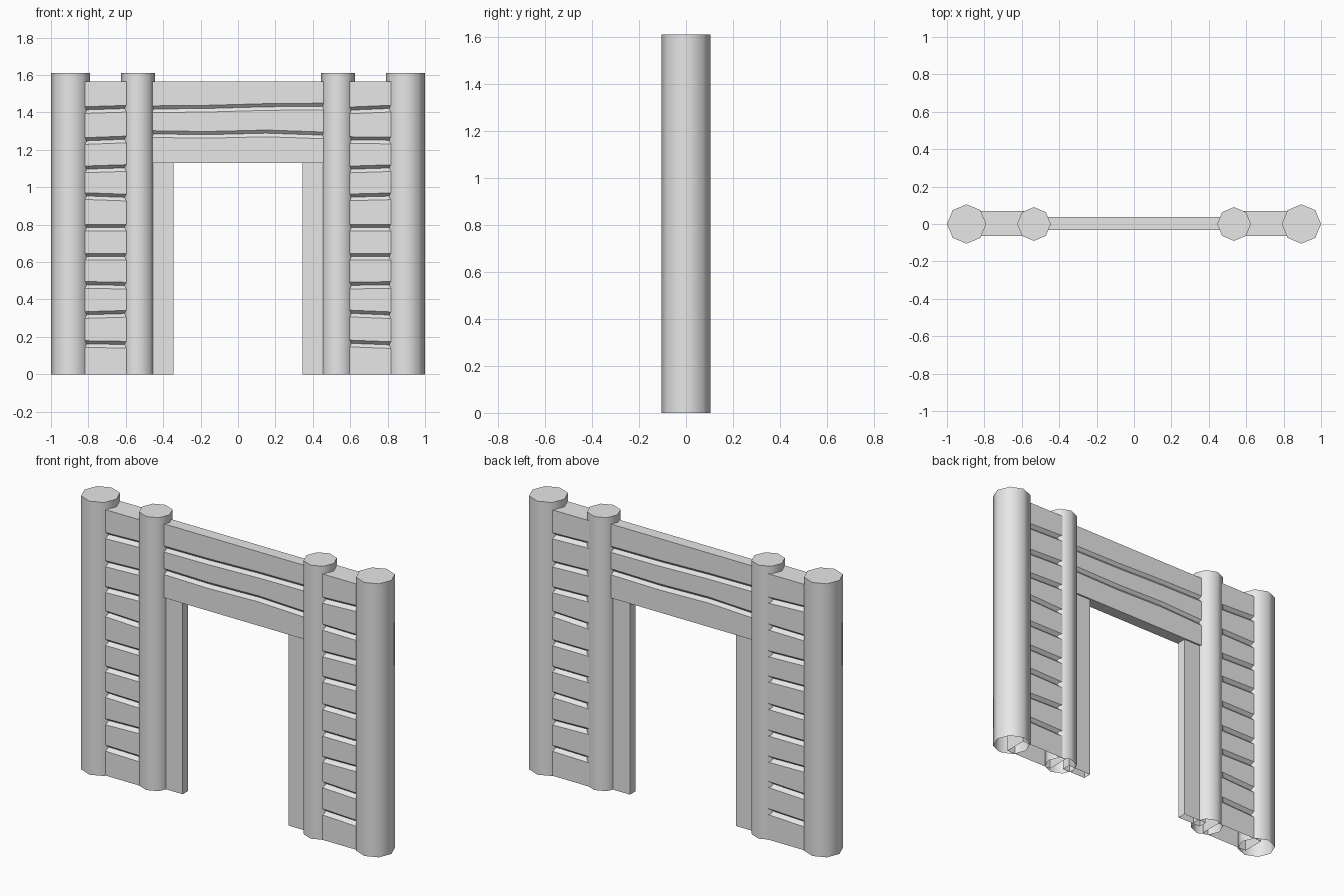
import bpy
import bmesh
import math

if "Cube" in bpy.data.objects:
    bpy.data.objects.remove(bpy.data.objects["Cube"], do_unlink=True)

GREY = (0.8, 0.8, 0.8, 1.0)
mat = bpy.data.materials.new("light grey")
mat.use_nodes = True
mat.diffuse_color = GREY
mat.node_tree.nodes["Principled BSDF"].inputs["Base Color"].default_value = GREY

TOP = 1.565
LINTEL_BASE = 1.13


def finish(name, bm):
    bmesh.ops.recalc_face_normals(bm, faces=bm.faces)
    mesh = bpy.data.meshes.new(name)
    bm.to_mesh(mesh)
    bm.free()
    mesh.materials.append(mat)
    obj = bpy.data.objects.new(name, mesh)
    bpy.context.collection.objects.link(obj)
    return obj


def post(name, x, radius, height=1.61):
    """Eight-sided log, open at the foot, smooth round the side."""
    bm = bmesh.new()
    ring = [(radius * math.cos(i * math.pi / 4), radius * math.sin(i * math.pi / 4))
            for i in range(8)]
    low = [bm.verts.new((x + a, b, 0)) for a, b in ring]
    high = [bm.verts.new((x + a, b, height)) for a, b in ring]
    for i in range(8):
        j = (i + 1) % 8
        bm.faces.new((low[i], low[j], high[j], high[i]))
    bm.faces.new(high)
    obj = finish(name, bm)
    bpy.ops.object.select_all(action="DESELECT")
    obj.select_set(True)
    bpy.context.view_layer.objects.active = obj
    bpy.ops.object.shade_smooth_by_angle(angle=math.radians(60))


def plank_wall(name, xs, front, back, y_front, y_back, base, depth, closed):
    """Stacked planks; each seam lists the crease height at every x."""
    bm = bmesh.new()

    def sheet(seams, y, inward):
        rows = [[bm.verts.new((x, y, TOP)) for x in xs]]
        for seam in seams:
            for dz, dy in ((0.017, 0), (0, inward), (-0.019, 0)):
                rows.append([bm.verts.new((x, y + dy, z + dz)) for x, z in zip(xs, seam)])
        rows.append([bm.verts.new((x, y, base)) for x in xs])
        for a, b in zip(rows, rows[1:]):
            for i in range(len(xs) - 1):
                bm.faces.new((a[i], a[i + 1], b[i + 1], b[i]))
        return rows

    f = sheet(front, y_front, depth)
    b = sheet(back, y_back, -depth)
    for k in ((0, -1) if closed else (0,)):
        for i in range(len(xs) - 1):
            bm.faces.new((f[k][i], f[k][i + 1], b[k][i + 1], b[k][i]))
    for k in (0, -1):
        for r in range(len(f) - 1):
            bm.faces.new((f[r][k], f[r + 1][k], b[r + 1][k], b[r][k]))
    finish(name, bm)


def jamb(name, x0, x1):
    """Thin board beside the opening, open at the foot."""
    bm = bmesh.new()
    bmesh.ops.create_cube(bm, size=1)
    for v in bm.verts:
        v.co = ((x0 + x1) / 2 + v.co.x * (x1 - x0), v.co.y * 0.05 + 0.003,
                (v.co.z + 0.5) * (LINTEL_BASE + 0.01))
    bm.faces.ensure_lookup_table()
    foot = [p for p in bm.faces if p.calc_center_median().z < 0.01]
    bmesh.ops.delete(bm, geom=foot, context="FACES_ONLY")
    finish(name, bm)


# Posts and jambs on both sides
for side, s in (("left", 1), ("right", -1)):
    post(side + "_outer_post", s * 0.895, 0.105)
    post(side + "_inner_post", s * 0.535, 0.09)
    jamb(side + "_jamb", *sorted((s * 0.345, s * 0.5)))

# Side panels: the second is the first turned half round
heights = [1.417, 1.252, 1.1, 0.95, 0.785, 0.629, 0.477, 0.321, 0.161]
tilt_a = [0.01, 0.012, 0.01, -0.011, 0, 0, -0.006, 0.009, -0.005]
tilt_b = [0.013, -0.003, 0.01, 0.008, 0, 0, 0.005, -0.013, -0.012]


def seams(tilts, flip=1):
    return [(z - flip * t / 2, z + flip * t / 2) for z, t in zip(heights, tilts)]


plank_wall("right_plank_panel", (-0.87, -0.56), seams(tilt_a), seams(tilt_b, -1),
           -0.065, 0.07, 0, 0.02, False)
plank_wall("left_plank_panel", (0.56, 0.87), seams(tilt_b), seams(tilt_a, -1),
           -0.065, 0.07, 0, 0.02, False)

# Lintel of three planks
lintel = [(1.418, 1.421, 1.43, 1.433), (1.286, 1.281, 1.289, 1.277)]
plank_wall("lintel", (-0.5, -0.17, 0.15, 0.5), lintel, [s[::-1] for s in lintel],
           -0.032, 0.038, LINTEL_BASE, 0.016, True)
